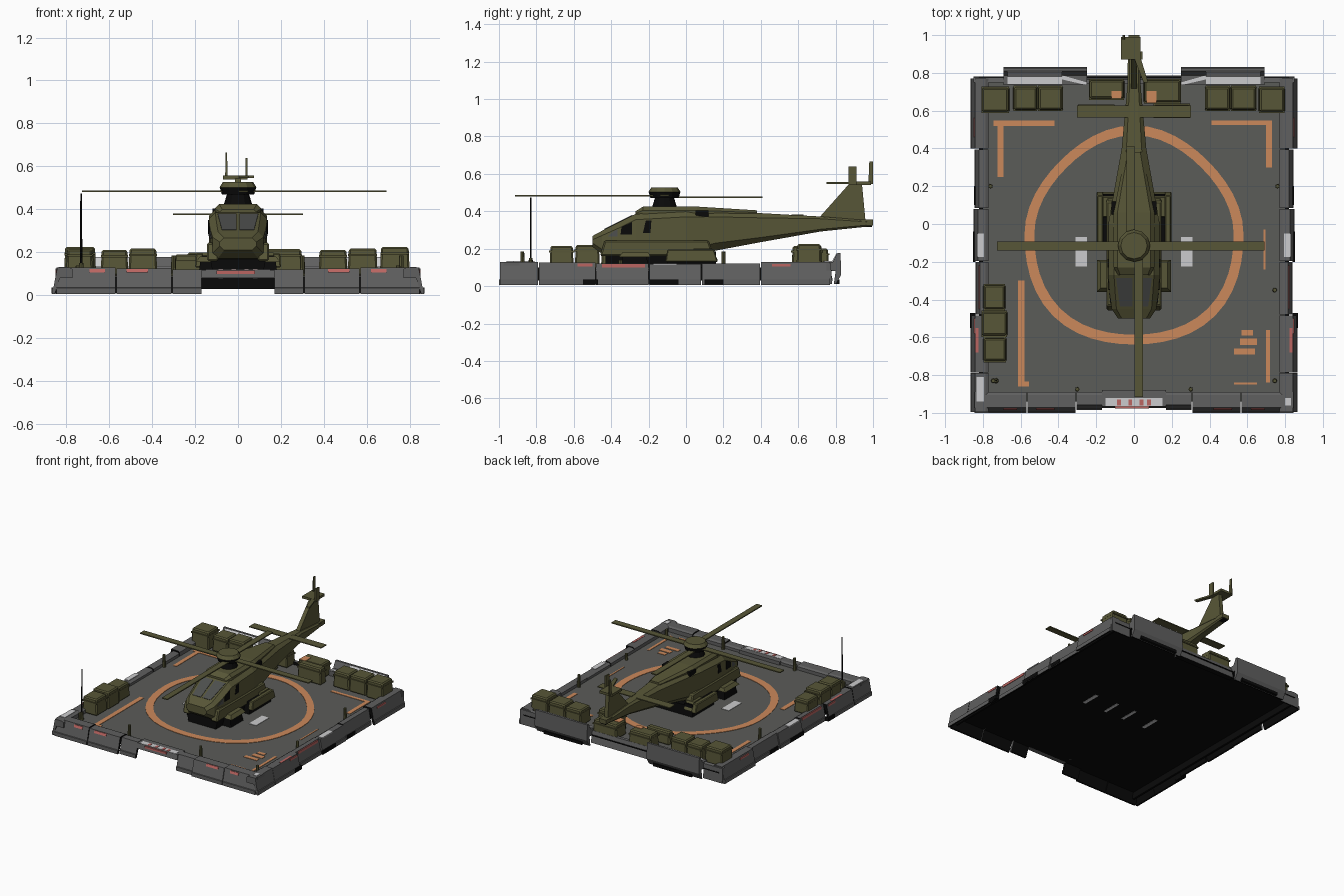
import bpy, bmesh, math
from mathutils import Vector

if "Cube" in bpy.data.objects:
    bpy.data.objects.remove(bpy.data.objects["Cube"])

def mat(name, r, g, b):
    m = bpy.data.materials.new(name)
    m.diffuse_color = (r, g, b, 1)
    m.use_nodes = True
    m.node_tree.nodes["Principled BSDF"].inputs["Base Color"].default_value = m.diffuse_color
    return m

DECK = mat("deck_grey", .104, .106, .098)
RIM = mat("rim_grey", .115, .115, .115)
OLIVE = mat("olive_green", .097, .094, .038)
ORANGE = mat("marking_orange", .60, .25, .105)
LIGHT = mat("light_grey", .60, .60, .61)
BLACK = mat("black", .003, .003, .003)
GLASS = mat("window_grey", .075, .078, .075)
RED = mat("faded_red", .50, .13, .12)

def finish(name, bm, m):
    bmesh.ops.recalc_face_normals(bm, faces=bm.faces)
    me = bpy.data.meshes.new(name)
    bm.to_mesh(me)
    bm.free()
    me.materials.append(m)
    ob = bpy.data.objects.new(name, me)
    bpy.context.collection.objects.link(ob)
    return ob

def skin(name, rings, m, bevel=0):
    """Loft through rings of equal point count, capped at both ends."""
    bm = bmesh.new()
    vs = [[bm.verts.new(p) for p in r] for r in rings]
    n = len(vs[0])
    for r, s in zip(vs, vs[1:]):
        for i in range(n):
            bm.faces.new((r[i], r[(i+1) % n], s[(i+1) % n], s[i]))
    bm.faces.new(vs[0])
    bm.faces.new(vs[-1])
    ob = finish(name, bm, m)
    if bevel:
        mod = ob.modifiers.new("bevel", 'BEVEL')
        mod.width, mod.segments = bevel, 1
    return ob

def block(name, x, y, z, m, ins=(0, 0, 0, 0), bevel=0):
    """Box from ranges; ins moves the top edges inward (x0, x1, y0, y1)."""
    a, b, c, d = ins
    lo = [(x[0], y[0]), (x[1], y[0]), (x[1], y[1]), (x[0], y[1])]
    hi = [(x[0]+a, y[0]+c), (x[1]-b, y[0]+c), (x[1]-b, y[1]-d), (x[0]+a, y[1]-d)]
    return skin(name, [[(*p, z[0]) for p in lo], [(*p, z[1]) for p in hi]], m, bevel)

def plate(name, pts, m, off):
    """Flat polygon given thickness along the offset vector."""
    o = Vector(off)
    return skin(name, [pts, [Vector(p) + o for p in pts]], m)

def side_profile(name, yz, x0, x1, m):
    return skin(name, [[(x, y, z) for y, z in yz] for x in (x0, x1)], m)

def hollow(ob):
    """Blacken the downward and inward faces of a rim piece."""
    ob.data.materials.append(BLACK)
    for f in ob.data.polygons:
        c, n = f.center, f.normal
        if c.z < .083 and (n.z < -.7 or (abs(n.x) > .3 and n.x*c.x < 0) or (abs(n.y) > .3 and n.y*c.y < 0)):
            f.material_index = 1

def rim_profile(inner, outer, h, lean):
    """Cross-section of the hollow rim: top shelf plus a thin leaning outer wall."""
    return [(inner, .08), (inner, h - .008), (inner + .015, h), (outer - lean, h), (outer - .006, .036), (outer, .034),
            (outer, .006), (outer - .012, .006), (outer - lean - .012, .08)]

def cyl(name, x, y, z0, z1, r0, r1, m, n=12):
    rings = [[(x + r*math.cos(2*math.pi*i/n), y + r*math.sin(2*math.pi*i/n), z)
              for i in range(n)] for r, z in ((r0, z0), (r1, z1))]
    return skin(name, rings, m)

D = .092     # deck height
def mark(name, x, y, m, z=D):
    return block(name, x, y, (z, z + .003), m)

def mx(s, a, b):
    return (a, b) if s > 0 else (-b, -a)

# ---- thin deck over a hollow black underside
block("deck_underside", (-.82, .82), (-.94, .78), (.08, .086), BLACK)
block("landing_deck", (-.81, .81), (-.94, .765), (.086, D), DECK)

# ---- armoured rim, mirrored left and right
for s, side in ((1, "right"), (-1, "left")):
    for i, (y0, y1, xo, h) in enumerate([(-.995, -.79, .865, .13), (-.787, -.485, .865, .125),
            (-.48, -.2, .84, .122), (-.195, .08, .85, .118), (.085, .395, .845, .122), (.4, .77, .865, .13)]):
        prof = rim_profile(.77, xo, h, .024)
        hollow(skin(f"{side}_rim_{i}", [[(s*a, y, z) for a, z in prof] for y in (y0, y1)], RIM))
    for i, (x0, x1, yo, h) in enumerate([(.57, .845, 1, .13), (.31, .565, 1, .125), (.17, .305, .985, .12)]):
        prof = rim_profile(.89, yo, h, .028)
        hollow(skin(f"{side}_front_rim_{i}", [[(s*x, -a, z) for a, z in prof] for x in (x0, x1)], RIM))
    block(f"{side}_rim_backing", mx(s, .80, .815), (-.97, .77), (.03, .1), BLACK)
    # raised rear wall with pale flat shelf and pale inner slope
    x0, x1 = mx(s, .25, .69)
    hollow(side_profile(f"{side}_rear_wall", [(.735, .08), (.735, .13), (.785, .13), (.81, .178), (.826, .178),
                 (.83, .06), (.80, .01), (.79, .01), (.80, .08)], x0, x1, RIM))
    a, b = mx(s, .69, .85)
    hollow(side_profile(f"{side}_rear_corner", [(.75, .08), (.75, .125), (.775, .12), (.78, .01), (.77, .01), (.765, .08)], a, b, RIM))
    a, b = mx(s, .38, .67)
    plate(f"{side}_rear_pale_shelf", [(a, .74, .13), (b, .74, .13), (b, .787, .13), (a, .787, .13)], LIGHT, (0, 0, .004))
    plate(f"{side}_rear_pale_slope", [(a, .785, .13), (b, .785, .13), (b, .808, .174), (a, .808, .174)], LIGHT, (0, -.004, .002))
    a, b = s * .38, s * .25
    plate(f"{side}_rear_pale_curve", [(a, .765, .13), (b, .735, .13), (b, .75, .13), (a, .787, .13)], LIGHT, (0, 0, .004))
    block(f"{side}_rear_lower_recess", mx(s, .30, .62), (.80, .822), (.012, .035), BLACK)
    # rim paint
    block(f"{side}_rim_white_mark", mx(s, .795, .832), (-.175, -.05), (.116, .122), LIGHT)
    for i, (y, z, xo) in enumerate([((-.45, -.22), (.100, .119), .824), ((-.58, -.5), (.105, .12), .848),
                                    ((.46, .56), (.105, .118), .85)]):
        block(f"{side}_rim_red_mark_{i}", mx(s, .81, xo), y, z, RED)
    mark(f"{side}_rim_red_stripe", mx(s, .822, .84), (-.68, -.55), RED, .124)
    for i, (p, q) in enumerate([(.42, .52), (.62, .69)]):
        plate(f"{side}_front_red_mark_{i}", [(s*p, -.981, .106), (s*q, -.981, .106), (s*q, -.974, .123), (s*p, -.974, .123)],
              RED, (0, -.004, 0))
    # black recesses low in the rim sides
    for i, (y, xo) in enumerate([((-.2, -.04), .853), ((.1, .2), .848), ((-.55, -.47), .868)]):
        block(f"{side}_rim_recess_{i}", mx(s, .84, xo), y, (.008, .036), BLACK)
    # bollards around the edge
    for i, (x, y) in enumerate([(.30, -.875), (.76, .2), (.745, -.83), (.745, -.35)]):
        cyl(f"{side}_bollard_{i}", s*x, y, D, .185 if i < 2 else .14, .012, .01, OLIVE, 8)
    # stripes beside the landing spot, on top and underneath
    for x, w, n in ((.27, .013, "outer"), (.08, .011, "inner")):
        mark(f"{side}_{n}_stripe_below", mx(s, x - w, x + w), (-.22, -.08), LIGHT, .078)
    mark(f"{side}_pad_stripe", mx(s, .25, .31), (-.225, -.07), LIGHT)
block("front_step", (-.17, .17), (-.975, -.88), (.08, .118), RIM, (0, 0, .01, 0))
mark("front_step_white", (-.15, .15), (-.963, -.922), LIGHT, .117)
for x in (-.09, -.03, .03, .07):
    mark("front_step_red", (x, x + .02), (-.96, -.93), RED, .119)
block("front_step_red_face", (-.1, .08), (-.977, -.96), (.10, .115), RED)
hollow(block("rear_step", (-.25, .25), (.74, .785), (.03, .115), RIM, (0, 0, 0, .02)))
mark("left_corner_white", (-.835, -.795), (-.94, -.81), LIGHT, .13)
mark("right_corner_white", (.80, .83), (-.96, -.92), LIGHT, .13)

# ---- painted deck markings; the ring is fuller at the front than at the back
N = 48
def ring_point(r, i, z):
    t = 2*math.pi*i/N
    r *= 1 - math.copysign(.045, math.sin(t)) * math.sin(2*t)**2
    return (r*math.cos(t), -.058 + r*math.sin(t), z)
bm = bmesh.new()
vs = [[bm.verts.new(ring_point(r, i, z)) for i in range(N)]
      for r, z in ((.528, D), (.528, D + .003), (.58, D + .003), (.58, D))]
for r, t in zip(vs, vs[1:]):
    for i in range(N):
        bm.faces.new((r[i], r[(i+1) % N], t[(i+1) % N], t[i]))
finish("landing_ring", bm, ORANGE)
for i, (x0, x1, y0, y1) in enumerate([(-.745, -.42, .52, .548), (-.722, -.692, .25, .52), (.41, .73, .523, .547),
        (.70, .73, .30, .525), (-.615, -.58, -.86, -.30), (-.58, -.555, -.86, -.835), (.685, .695, -.24, -.03),
        (.70, .72, -.84, -.56), (.53, .65, -.85, -.838), (.53, .64, -.69, -.66), (.56, .65, -.64, -.605),
        (.57, .63, -.59, -.56)]):
    mark(f"deck_line_{i}", (x0, x1), (y0, y1), ORANGE)

# ---- crates
for i, (x, y, h) in enumerate([((-.81, -.66), (.59, .725), .225), ((-.64, -.51), (.60, .73), .212),
        ((-.51, -.375), (.60, .73), .218), ((.375, .51), (.60, .73), .212), ((.51, .65), (.60, .73), .218),
        ((.66, .80), (.59, .725), .225), ((-.80, -.68), (-.455, -.32), .20), ((-.81, -.67), (-.595, -.46), .22),
        ((-.80, -.675), (-.73, -.60), .215), ((-.24, -.05), (.66, .765), .20), ((.05, .25), (.64, .765), .20),
        ((.10, .30), (.565, .635), .215), ((-.30, -.10), (.57, .63), .19)]):
    block(f"crate_{i}", x, y, (D, h), OLIVE, (.006,) * 4, .008)
    block(f"crate_band_{i}", (x[0] + .003, x[1] - .003), (y[0] - .003, y[1] + .003), (h - .035, h - .025), OLIVE)
for s in (-1, 1):
    mark("crate_orange_panel", mx(s, .065, .118), (.64 if s > 0 else .665, .705), ORANGE, .2)
cyl("whip_antenna", -.73, -.83, D, .475, .006, .004, BLACK, 6)
cyl("antenna_base", -.73, -.83, D, .15, .014, .01, OLIVE, 8)

# ---- helicopter fuselage: y, half width, bottom, top, corner cut
SEC = [(-.50, .085, .21, .268, .02), (-.45, .118, .172, .295, .025), (-.36, .13, .16, .34, .03),
       (-.27, .136, .155, .385, .03), (.0, .136, .155, .405, .035), (.16, .108, .19, .41, .04),
       (.40, .065, .235, .39, .025), (.72, .036, .292, .372, .012), (.99, .03, .32, .35, .008)]
def octagon(y, w, b, t, c):
    return [(-w+c, y, b), (w-c, y, b), (w, y, b+c), (w, y, t-c), (w-c, y, t), (-w+c, y, t), (-w, y, t-c), (-w, y, b+c)]
skin("fuselage", [octagon(*s) for s in SEC], OLIVE)
skin("engine_housing", [octagon(-.27, .085, .36, .40, .012), octagon(-.23, .108, .36, .425, .02),
     octagon(.06, .108, .36, .425, .02), octagon(.38, .045, .36, .405, .012)], OLIVE)
block("belly", (-.115, .115), (-.43, .16), (D, .17), BLACK, (-.015, -.015, 0, 0))

def half_width(y):
    for p, q in zip(SEC, SEC[1:]):
        if p[0] <= y <= q[0]:
            return p[1] + (q[1]-p[1]) * (y-p[0]) / (q[0]-p[0])

for s, side in ((1, "right"), (-1, "left")):
    def wall(yz):
        return [(s * half_width(y), y, z) for y, z in yz]
    plate(f"{side}_cockpit_window", wall([(-.42, .265), (-.365, .265), (-.365, .305), (-.385, .295)]), GLASS, (s*.003, 0, 0))
    plate(f"{side}_front_door_window", wall([(-.35, .275), (-.29, .275), (-.29, .342), (-.345, .316)]), BLACK, (s*.003, 0, 0))
    plate(f"{side}_cabin_window", wall([(-.23, .285), (-.19, .285), (-.185, .35), (-.215, .35)]), BLACK, (s*.003, 0, 0))
    plate(f"{side}_windshield", [(s*.008, -.435, .3035), (s*.075, -.435, .3035), (s*.095, -.285, .3785), (s*.008, -.285, .3785)],
          GLASS, (0, -.001, .003))
    block(f"{side}_cheek_fairing", mx(s, .09, .145), (-.46, .15), (.16, .245), OLIVE, (0, 0, .025, .03), .008)
    block(f"{side}_rear_pod", mx(s, .16, .2), (-.11, .17), (.13, .195), OLIVE, (.004, .004, .01, .02), .005)
    block(f"{side}_pod_core", mx(s, .10, .165), (-.1, .16), (D, .185), BLACK)
    block(f"{side}_pod_rear_cover", mx(s, .10, .165), (.03, .17), (.14, .2), OLIVE, (0, 0, .01, .03))
    block(f"{side}_front_gear", mx(s, .11, .185), (-.35, -.2), (D, .16), BLACK, (.01, .01, .01, .01))
    block(f"{side}_gear_cover", mx(s, .11, .197), (-.36, -.19), (.155, .18), OLIVE, (0, .02, .02, .01) if s > 0 else (.02, 0, .02, .01))
    block(f"{side}_exhaust", mx(s, .07, .118), (.05, .12), (.37, .405), BLACK)
    # horizontal stabiliser
    block(f"{side}_stabiliser", mx(s, .02, .303), (.565, .628), (.375, .382), OLIVE)

# ---- tail
side_profile("tail_fin", [(.71, .36), (.72, .375), (.88, .555), (.94, .555), (.96, .345), (.9, .325)], -.015, .015, OLIVE)
block("tail_underside", (-.022, .022), (.8, .995), (.316, .33), BLACK)
block("tail_end", (-.03, .03), (.93, 1.0), (.325, .355), OLIVE)
block("tail_rotor_plate", (-.07, .035), (.87, .99), (.54, .558), OLIVE)
plate("tail_rotor_strip", [(.0, .88, .545), (.035, .88, .545), (.075, .75, .545), (.05, .75, .545)], OLIVE, (0, 0, .012))
block("tail_blade_front", (.034, .044), (.87, .912), (.54, .64), OLIVE)
block("tail_blade_rear", (-.06, -.048), (.975, 1.0), (.545, .665), OLIVE, (.003, .003, .005, 0))

# ---- main rotor
HY = -.115
cyl("rotor_mast", 0, HY, .41, .475, .07, .05, BLACK)
cyl("rotor_ring", 0, HY, .47, .503, .075, .085, BLACK)
cyl("rotor_cap", 0, HY, .503, .528, .086, .07, OLIVE)
for name, x, y, z in (("left", (-.725, -.05), (-.14, -.092), .481), ("right", (.05, .69), (-.14, -.092), .481),
                      ("front", (.002, .047), (-.915, -.17), .48), ("rear", (-.04, .005), (-.06, .41), .472)):
    block(f"blade_{name}", x, y, (z, z + .008), OLIVE)
